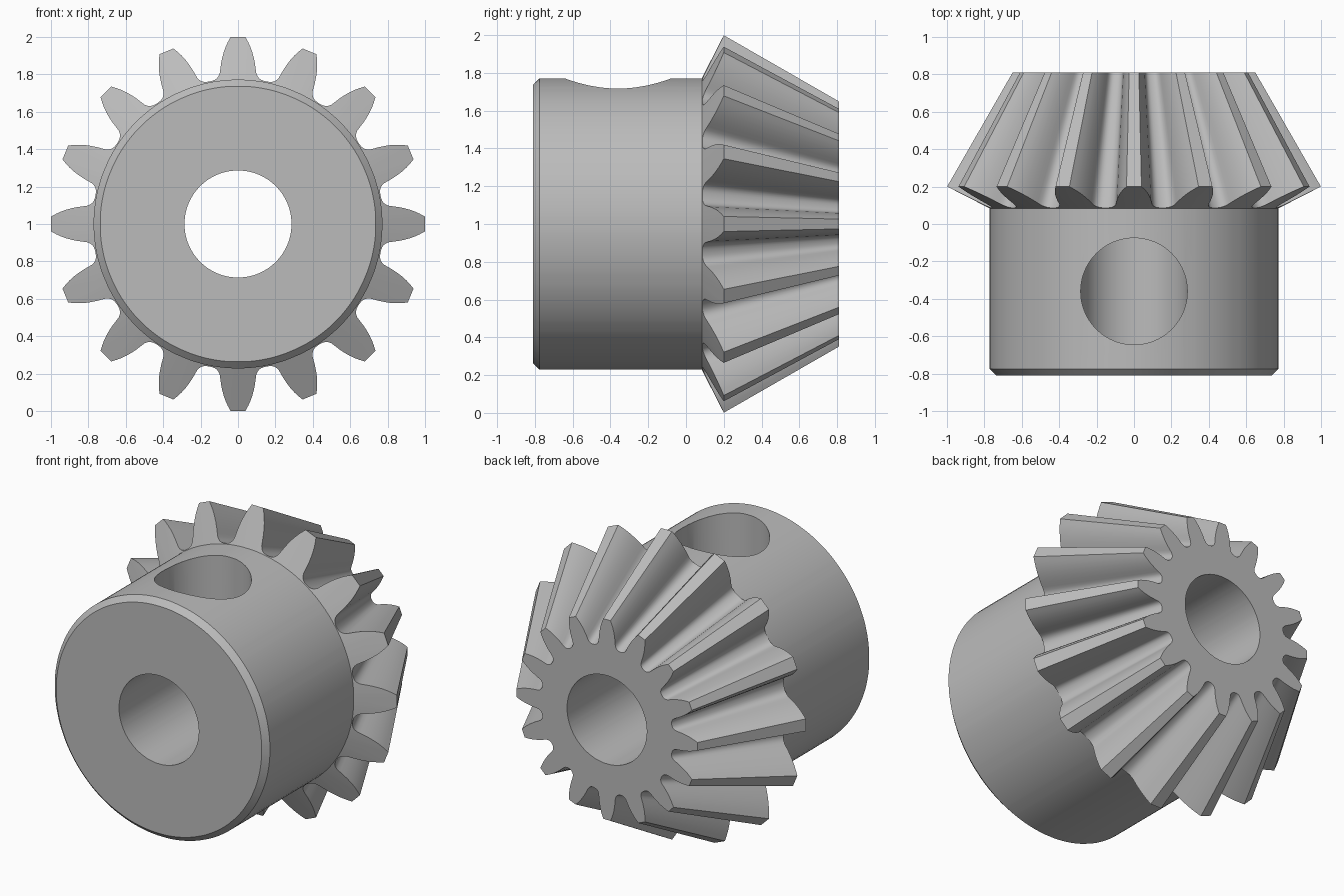
import bpy, bmesh, math
from mathutils import Vector

cube = bpy.data.objects.get("Cube")
if cube:
    bpy.data.objects.remove(cube, do_unlink=True)

TEETH = 16
APEX_Y = 1.94        # where all tooth lines converge
END_Y = 0.81         # flat small end of the gear
HUB_R, BORE_R, CHAMFER = 0.772, 0.286, 0.035

steel = bpy.data.materials.new("grey_steel")
steel.use_nodes = True
grey = (0.5, 0.5, 0.5, 1)
steel.diffuse_color = grey
steel.node_tree.nodes["Principled BSDF"].inputs["Base Color"].default_value = grey

# Half tooth outline: (radius, half width) from the tip to the root fillet
half = [(1.0, 0.04), (0.975, 0.054), (0.95, 0.066), (0.92, 0.077), (0.89, 0.085),
        (0.86, 0.091), (0.83, 0.095), (0.81, 0.098), (0.797, 0.104),
        (0.787, 0.113), (0.781, 0.124), (0.778, 0.136)]
half = [(r, math.asin(w / r)) for r, w in half]
pitch = 2 * math.pi / TEETH
tooth = [(r, -a) for r, a in reversed(half)] + half + [(0.777, pitch / 2)]
outline = [(r, a + i * pitch) for i in range(TEETH) for r, a in tooth]


def back_y(r):
    """Position of the cone that closes the wide end of the teeth."""
    return 0.2 - (1 - r) * 0.511


def point(r, a, y):
    return Vector((r * math.sin(a), y, 1 + r * math.cos(a)))


def circle(r, y):
    return [point(r, a, y) for _, a in outline]


# Gear body: a closed chain of rings that share the tooth angles
wide = [point(r, a, back_y(r)) for r, a in outline]
apex = Vector((0, APEX_Y, 1))
narrow = [apex + (p - apex) * (APEX_Y - END_Y) / (APEX_Y - p.y) for p in wide]
rings = [circle(BORE_R, END_Y), narrow, wide, circle(HUB_R, back_y(HUB_R)),
         circle(HUB_R, -END_Y + CHAMFER), circle(HUB_R - CHAMFER, -END_Y),
         circle(BORE_R, -END_Y)]

bm = bmesh.new()
loops = [[bm.verts.new(p) for p in ring] for ring in rings]
n = len(outline)
for k, loop in enumerate(loops):
    other = loops[(k + 1) % len(loops)]
    for i in range(n):
        j = (i + 1) % n
        bm.faces.new((loop[i], loop[j], other[j], other[i]))
bmesh.ops.recalc_face_normals(bm, faces=bm.faces)
mesh = bpy.data.meshes.new("bevel_gear")
bm.to_mesh(mesh)
bm.free()
mesh.materials.append(steel)
gear = bpy.data.objects.new("bevel_gear", mesh)
bpy.context.collection.objects.link(gear)

# Screw hole from the top of the hub down into the bore
bpy.ops.mesh.primitive_cylinder_add(vertices=96, radius=0.285, depth=1, location=(0, -0.36, 1.5))
cutter = bpy.context.object
cutter.name = "screw_hole_cutter"
cutter.hide_render = True
cutter.data.materials.append(steel)

bpy.ops.object.select_all(action="DESELECT")
gear.select_set(True)
bpy.context.view_layer.objects.active = gear
cut = gear.modifiers.new("screw_hole", "BOOLEAN")
cut.operation = "DIFFERENCE"
cut.solver = "EXACT"
cut.object = cutter
bpy.ops.object.modifier_apply(modifier=cut.name)
bpy.data.objects.remove(cutter, do_unlink=True)
bpy.ops.object.shade_smooth_by_angle(angle=math.radians(28))
